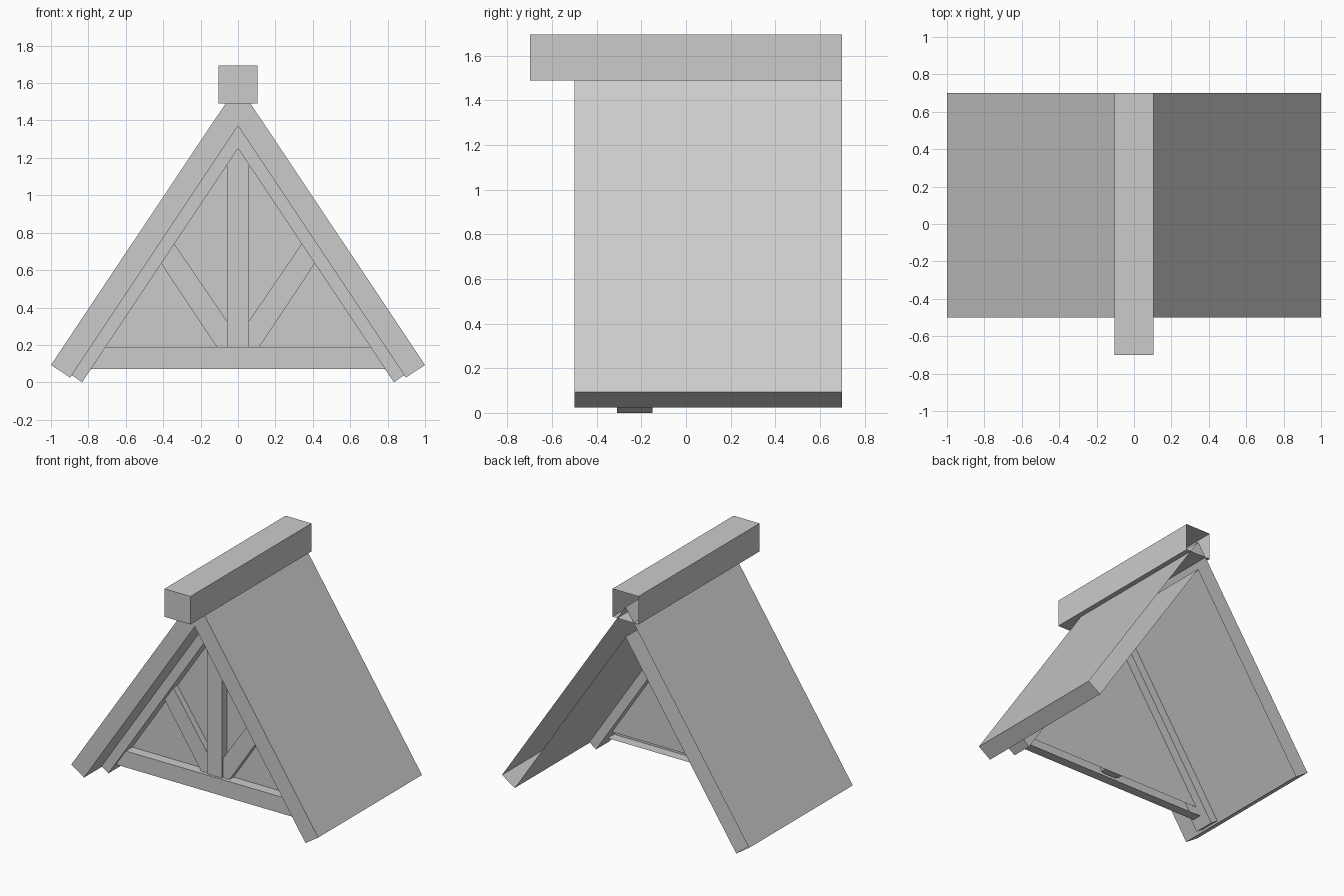
import bpy, bmesh

if "Cube" in bpy.data.objects:
    bpy.data.objects.remove(bpy.data.objects["Cube"])


def prism(name, profile, y0, y1, open_back=False):
    """Extrude an x/z outline from y0 (front) to y1 (back)."""
    bm = bmesh.new()
    front = [bm.verts.new((x, y0, z)) for x, z in profile]
    back = [bm.verts.new((x, y1, z)) for x, z in profile]
    n = len(profile)
    area = sum(profile[i][0] * profile[(i + 1) % n][1]
               - profile[(i + 1) % n][0] * profile[i][1] for i in range(n))
    faces = [bm.faces.new(front)]
    if not open_back:
        faces.append(bm.faces.new(back[::-1]))
    for i in range(n):
        j = (i + 1) % n
        faces.append(bm.faces.new((front[j], front[i], back[i], back[j])))
    if area < 0:
        bmesh.ops.reverse_faces(bm, faces=faces)
    mesh = bpy.data.meshes.new(name)
    bm.to_mesh(mesh)
    bm.free()
    ob = bpy.data.objects.new(name, mesh)
    bpy.context.collection.objects.link(ob)
    return ob


def mirrored(half):
    """Complete a centred outline from its left half."""
    return half + [(-x, z) for x, z in reversed(half) if x != 0]


def chevron(outer, inner, top, under):
    """Inverted V outline: outer foot, outer apex, inner apex, inner foot."""
    ox, oz = outer
    ix, iz = inner
    return [(-ox, oz), (0, top), (ox, oz), (ix, iz), (0, under), (-ix, iz)]


# Roof slabs, open where they run into the main roof
prism("roof_slabs", chevron((1.0, 0.093), (0.897, 0.025), 1.59, 1.37),
      -0.5, 0.7, True)

# Ridge beam
prism("ridge_beam", mirrored([(-0.105, 1.49), (-0.105, 1.695)]), -0.7, 0.7, True)

# Inner rafters
prism("inner_rafters", chevron((0.888, 0.038), (0.833, 0.0), 1.37, 1.25),
      -0.31, -0.15)

# Tie beam across the bottom of the gable
prism("tie_beam", mirrored([(-0.79, 0.07), (-0.708, 0.19)]), -0.29, -0.215, True)

# King post
prism("king_post", [(-0.06, 0.13), (0.06, 0.13), (0.06, 1.16), (0, 1.25), (-0.06, 1.16)],
      -0.272, -0.215, True)

# Diagonal braces
brace = [(-0.41, 0.635), (-0.34, 0.74), (-0.06, 0.33), (-0.06, 0.13), (-0.075, 0.13)]
for side, s in (("left", 1), ("right", -1)):
    prism(side + "_brace", [(s * x, z) for x, z in brace], -0.262, -0.215, True)

# Gable wall sheet behind the timbers
mesh = bpy.data.meshes.new("gable_wall")
mesh.from_pydata([(-0.755, -0.215, 0.125), (0.755, -0.215, 0.125), (0, -0.215, 1.26)],
                 [], [(0, 1, 2)])
bpy.context.collection.objects.link(bpy.data.objects.new("gable_wall", mesh))
